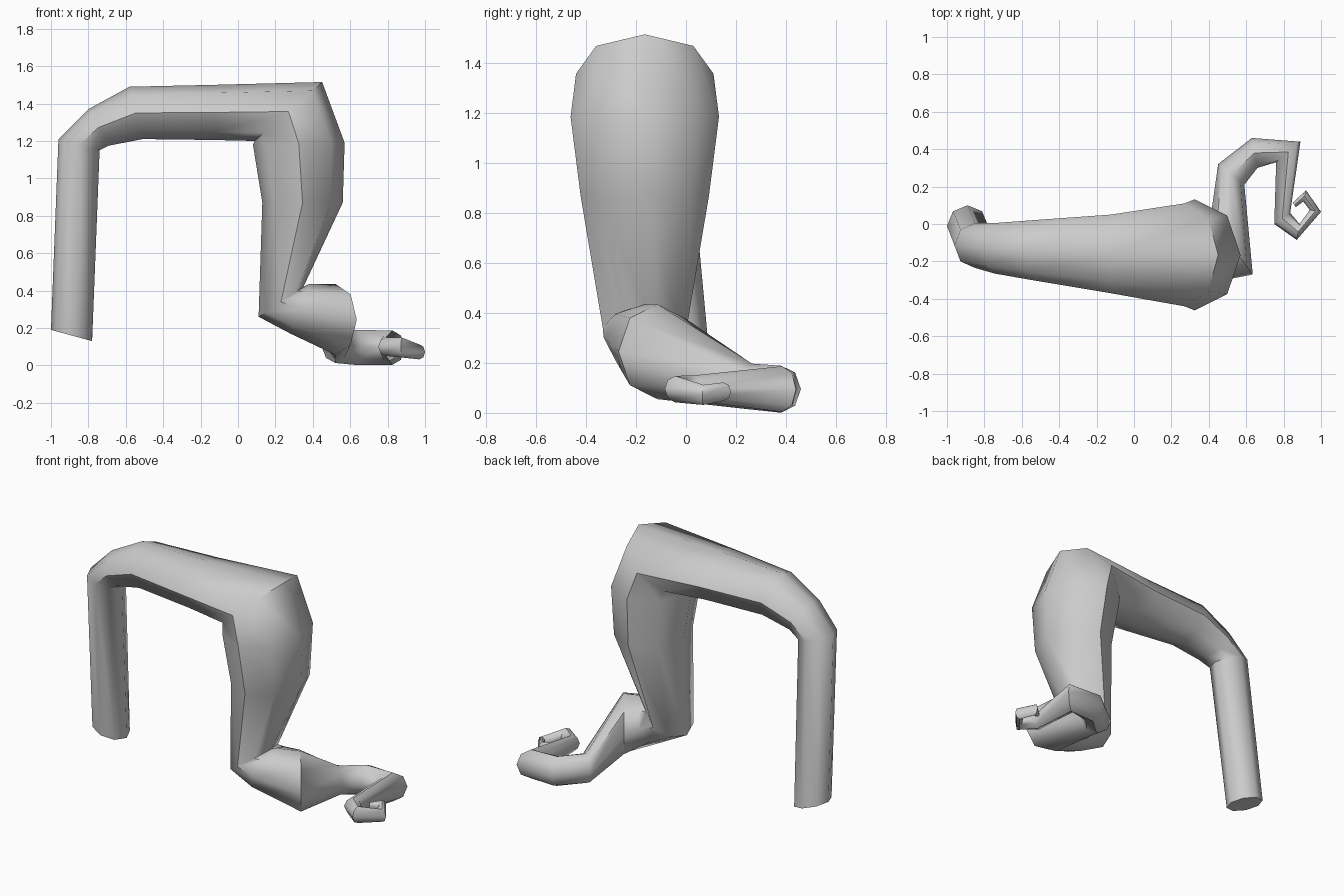
import bpy, bmesh
from math import cos, sin, pi, radians
from mathutils import Vector as V

if "Cube" in bpy.data.objects:
    bpy.data.objects.remove(bpy.data.objects["Cube"])

SIDES = 8

# Rings bending in the vertical plane: outer x,z / inner x,z / y centre, half width
upright = [
    (-1.00, .19, -.78, .13, -.01, .11),    # open leg end
    (-.96, 1.21, -.74, 1.15, -.115, .12),
    (-.80, 1.37, -.69, 1.175, -.13, .135),
    (-.58, 1.49, -.51, 1.21, -.14, .16),
    (-.13, 1.50, -.12, 1.205, -.16, .21),
    (.45, 1.515, .09, 1.20, -.165, .275),  # mitred corner
    (.57, 1.19, .08, 1.18, -.165, .297),
    (.56, .87, .13, .87, -.165, .257),
    (.35, .42, .11, .26, -.165, .168),
    (.38, .435, .28, .17, -.165, .165),
]
# Rings bending in the ground plane: left x,y / right x,y / z centre, half height
flat = [
    (.41, .04, .635, -.27, .245, .19),
    (.45, .32, .59, .21, .105, .092),
    (.63, .46, .66, .30, .095, .094),
    (.89, .44, .76, .33, .095, .092),
    (.835, .06, .75, .00, .10, .05),
    (.885, .00, .87, -.085, .095, .053),
    (.94, .075, 1.00, .065, .072, .04),
    (.905, .12, .92, .18, .085, .037),
    (.865, .09, .85, .115, .095, .018),    # curled tip
]


def frames():
    for ox, oz, ix, iz, y, w in upright:
        yield V(((ox + ix) / 2, y, (oz + iz) / 2)), V((ox - ix, 0, oz - iz)) / 2, V((0, w, 0))
    for lx, ly, rx, ry, z, h in flat:
        yield V(((lx + rx) / 2, (ly + ry) / 2, z)), V((0, 0, h)), V((lx - rx, ly - ry, 0)) / 2


# Loft one tapering tube through all rings
bm = bmesh.new()
rings = []
for c, a, b in frames():
    rings.append([bm.verts.new(c + a * cos(2 * pi * i / SIDES) + b * sin(2 * pi * i / SIDES))
                  for i in range(SIDES)])
for r, s in zip(rings, rings[1:]):
    for i in range(SIDES):
        j = (i + 1) % SIDES
        bm.faces.new((r[i], r[j], s[j], s[i]))
# End caps
bm.faces.new(rings[0])
bm.faces.new(rings[-1])
bmesh.ops.recalc_face_normals(bm, faces=bm.faces)

mesh = bpy.data.meshes.new("bent_tapered_tube")
bm.to_mesh(mesh)
bm.free()
tube = bpy.data.objects.new("bent_tapered_tube", mesh)
bpy.context.collection.objects.link(tube)
bpy.context.view_layer.objects.active = tube
tube.select_set(True)
bpy.ops.object.shade_smooth_by_angle(angle=radians(50))
